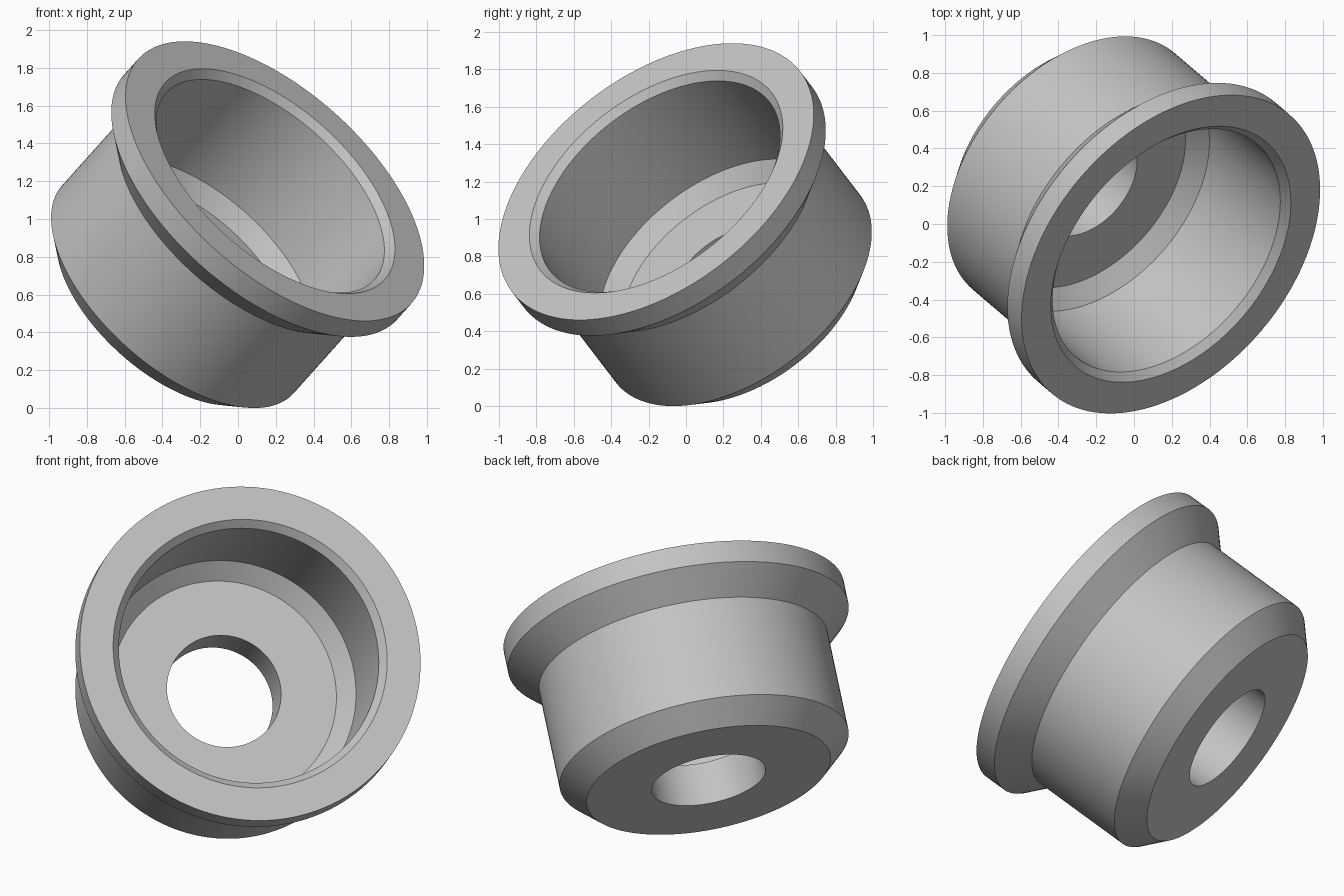
import bpy, bmesh, math
from mathutils import Matrix, Vector

if "Cube" in bpy.data.objects:
    bpy.data.objects.remove(bpy.data.objects["Cube"], do_unlink=True)

# Plain grey material
grey = bpy.data.materials.new("plain_grey")
grey.use_nodes = True
colour = (0.55, 0.55, 0.55, 1)
grey.diffuse_color = colour
grey.node_tree.nodes["Principled BSDF"].inputs["Base Color"].default_value = colour

# Section of the bushing: (radius, depth below the rim face)
section = [
    (0.78, 0), (0.97, 0),            # rim face
    (0.97, 0.13), (0.823, 0.28),     # flange edge and its bevel
    (0.823, 0.885), (0.695, 1.015),  # outer wall and bottom bevel
    (0.325, 1.015), (0.325, 0.765),  # through hole
    (0.64, 0.765), (0.735, 0.68),    # inner floor and its bevel
    (0.74, 0.04),                    # bore up to the mouth bevel
]

# Revolve the closed section around the axis
bm = bmesh.new()
verts = [bm.verts.new((r, 0, -d)) for r, d in section]
edges = [bm.edges.new((v, verts[i - 1])) for i, v in enumerate(verts)]
bmesh.ops.spin(bm, geom=verts + edges, cent=(0, 0, 0), axis=(0, 0, 1),
               angle=math.tau, steps=128, use_merge=True)
bmesh.ops.remove_doubles(bm, verts=bm.verts, dist=1e-5)
bmesh.ops.recalc_face_normals(bm, faces=bm.faces)

# Tilt the axis and place the rim centre
tilt = Vector((0.58, -0.495, 0.647)).to_track_quat('Z', 'Y').to_matrix().to_4x4()
bm.transform(Matrix.Translation((0.195, -0.16, 1.205)) @ tilt)
lowest = min(v.co.z for v in bm.verts)
bm.transform(Matrix.Translation((0, 0, -lowest)))

mesh = bpy.data.meshes.new("flanged_bushing")
bm.to_mesh(mesh)
bm.free()
mesh.materials.append(grey)
bushing = bpy.data.objects.new("flanged_bushing", mesh)
bpy.context.collection.objects.link(bushing)

# Smooth round walls, crisp bevel edges
bpy.ops.object.select_all(action='DESELECT')
bushing.select_set(True)
bpy.context.view_layer.objects.active = bushing
bpy.ops.object.shade_smooth_by_angle(angle=math.radians(25))
